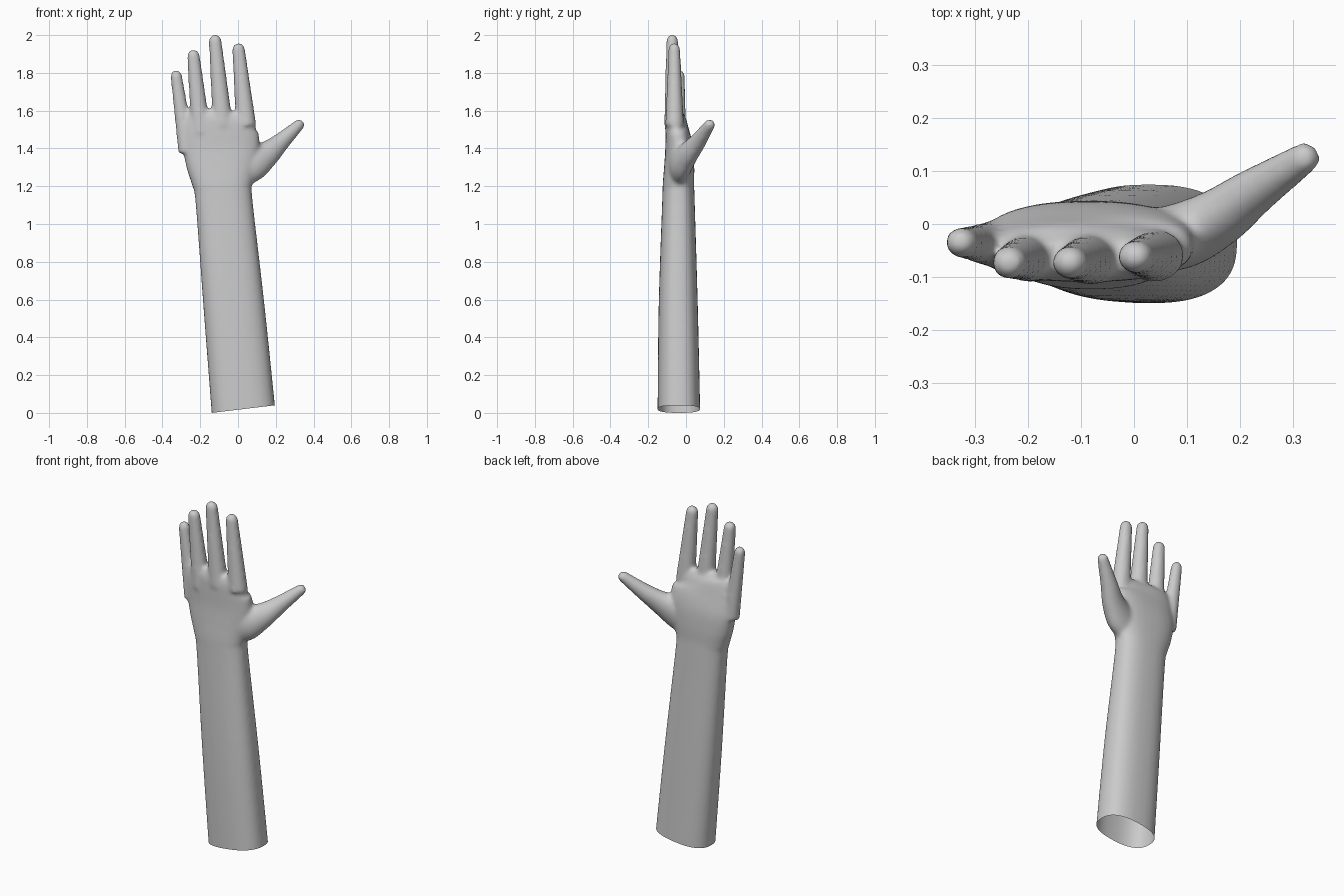
import bpy, bmesh, math
from mathutils import Vector

cube = bpy.data.objects.get("Cube")
if cube:
    bpy.data.objects.remove(cube, do_unlink=True)

skin = bpy.data.materials.new("light_grey")
skin.use_nodes = True
grey = (0.6, 0.6, 0.6, 1)
skin.diffuse_color = grey
skin.node_tree.nodes["Principled BSDF"].inputs["Base Color"].default_value = grey

SIDES, STEPS = 32, 6


def smooth_path(keys):
    """Catmull-Rom through (x, y, z, half width, half depth) sections."""
    k = [keys[0]] + keys + [keys[-1]]
    out = []
    for a, b, c, d in zip(k, k[1:], k[2:], k[3:]):
        for i in range(STEPS):
            t = i / STEPS
            out.append([0.5 * (2*q + (r-p)*t + (2*p - 5*q + 4*r - s)*t*t
                               + (3*q - p - 3*r + s)*t**3)
                        for p, q, r, s in zip(a, b, c, d)])
    return out + [list(keys[-1])]


def loft(bm, keys, power=2.0, round_tip=False):
    """Skin a closed tube over the sections, with a dome at the end if asked."""
    path = smooth_path(keys)
    if round_tip:
        end, before = Vector(path[-1][:3]), Vector(path[-2][:3])
        way = (end - before).normalized()
        rx, ry = path[-1][3:]
        for i in range(1, 6):
            a = i * math.pi / 2 / 5.3
            path.append([*(end + way * rx * math.sin(a)),
                         rx * math.cos(a), ry * math.cos(a)])
    pts = [Vector(p[:3]) for p in path]
    rings = []
    for i, p in enumerate(path):
        tangent = (pts[min(i + 1, len(pts) - 1)] - pts[max(i - 1, 0)]).normalized()
        u = Vector((0, 1, 0)).cross(tangent).normalized()
        v = tangent.cross(u)
        ring = []
        for j in range(SIDES):
            a = math.tau * j / SIDES
            c, s = math.cos(a), math.sin(a)
            cx = math.copysign(abs(c) ** (2 / power), c)
            sy = math.copysign(abs(s) ** (2 / power), s)
            ring.append(bm.verts.new(pts[i] + u * cx * p[3] + v * sy * p[4]))
        rings.append(ring)
    for r0, r1 in zip(rings, rings[1:]):
        for j in range(SIDES):
            n = (j + 1) % SIDES
            bm.faces.new((r0[j], r0[n], r1[n], r1[j]))
    bm.faces.new(rings[0][::-1])
    bm.faces.new(rings[-1])


bm = bmesh.new()

# Forearm, wrist and palm
loft(bm, [(0.037, -0.037, -0.08, 0.170, 0.114),
          (-0.020, -0.041, 0.55, 0.162, 0.104),
          (-0.074, -0.040, 1.12, 0.151, 0.086),
          (-0.082, -0.040, 1.21, 0.160, 0.083),
          (-0.086, -0.036, 1.30, 0.186, 0.080),
          (-0.088, -0.036, 1.40, 0.203, 0.074),
          (-0.092, -0.048, 1.50, 0.198, 0.062),
          (-0.080, -0.058, 1.56, 0.175, 0.050),
          (-0.075, -0.063, 1.60, 0.140, 0.030)], power=2.5)

# Fingers: base centre, tip centre, base radius, tip radius
fingers = [((0.043, -0.060, 1.52), (0.003, -0.062, 1.925), 0.054, 0.034),
           ((-0.080, -0.066, 1.52), (-0.121, -0.073, 1.970), 0.054, 0.034),
           ((-0.195, -0.062, 1.48), (-0.236, -0.073, 1.890), 0.052, 0.034),
           ((-0.270, -0.038, 1.38), (-0.327, -0.035, 1.785), 0.046, 0.031)]
for base, tip, r0, r1 in fingers:
    base, tip = Vector(base), Vector(tip)
    keys = []
    for t in (0, 0.35, 0.7, 1):
        r = r0 + (r1 - r0) * t
        keys.append((*base.lerp(tip, t), r, r * 0.92))
    loft(bm, keys, round_tip=True)

# Thumb
loft(bm, [(-0.010, -0.040, 1.27, 0.090, 0.055),
          (0.080, -0.025, 1.325, 0.095, 0.062),
          (0.155, 0.010, 1.372, 0.070, 0.055),
          (0.225, 0.060, 1.433, 0.049, 0.045),
          (0.323, 0.125, 1.525, 0.030, 0.030)], round_tip=True)

mesh = bpy.data.meshes.new("arm_and_hand")
bm.to_mesh(mesh)
bm.free()
arm = bpy.data.objects.new("arm_and_hand", mesh)
bpy.context.collection.objects.link(arm)

# Blend the parts into one skin
blend = arm.modifiers.new("blend", 'REMESH')
blend.mode = 'VOXEL'
blend.voxel_size = 0.009
soften = arm.modifiers.new("soften", 'SMOOTH')
soften.factor = 0.5
soften.iterations = 14
evaluated = arm.evaluated_get(bpy.context.evaluated_depsgraph_get())
skin_mesh = bpy.data.meshes.new_from_object(evaluated)
arm.modifiers.clear()
arm.data = skin_mesh
bpy.data.meshes.remove(mesh)

# Slanted open end at the bottom of the forearm
bm = bmesh.new()
bm.from_mesh(skin_mesh)
bmesh.ops.bisect_plane(bm, geom=bm.verts[:] + bm.edges[:] + bm.faces[:],
                       plane_co=(-0.14, 0, 0), plane_no=(-0.12, 0, 1),
                       clear_inner=True)
for f in bm.faces:
    f.smooth = True
    f.material_index = 0
bm.to_mesh(skin_mesh)
bm.free()
skin_mesh.materials.clear()
skin_mesh.materials.append(skin)
